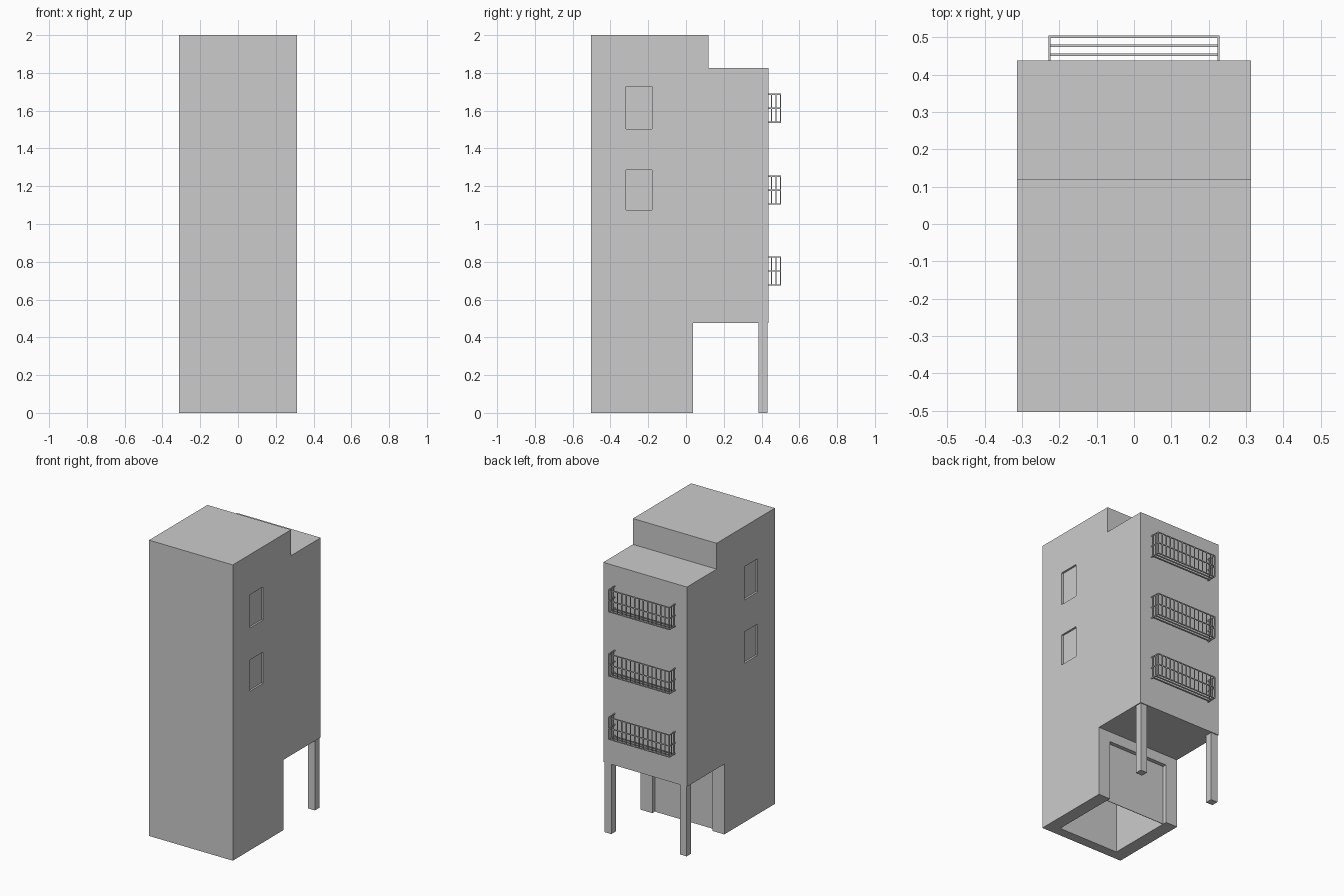
import bpy, bmesh

if "Cube" in bpy.data.objects:
    bpy.data.objects.remove(bpy.data.objects["Cube"])

HX, YF, YB = 0.313, -0.503, 0.437   # half width, front and back wall


def make(name, bm):
    bmesh.ops.recalc_face_normals(bm, faces=bm.faces[:])
    me = bpy.data.meshes.new(name)
    bm.to_mesh(me)
    bm.free()
    ob = bpy.data.objects.new(name, me)
    bpy.context.scene.collection.objects.link(ob)
    return ob


def boxes(name, specs):
    """One object from boxes given as (x0, x1, y0, y1, z0, z1)."""
    bm = bmesh.new()
    for x0, x1, y0, y1, z0, z1 in specs:
        vs = bmesh.ops.create_cube(bm, size=1)["verts"]
        for v in vs:
            v.co = (x1 if v.co.x > 0 else x0,
                    y1 if v.co.y > 0 else y0,
                    z1 if v.co.z > 0 else z0)
    return make(name, bm)


# Building body: side profile extruded across the width
profile = [(YF, 0), (0.038, 0), (0.038, 0.475), (YB, 0.475),
           (YB, 1.825), (0.12, 1.825), (0.12, 2.0), (YF, 2.0)]
bm = bmesh.new()
face = bm.faces.new([bm.verts.new((-HX, y, z)) for y, z in profile])
ext = bmesh.ops.extrude_face_region(bm, geom=[face])["geom"]
bmesh.ops.translate(bm, vec=(2 * HX, 0, 0),
                    verts=[g for g in ext if isinstance(g, bmesh.types.BMVert)])
body = make("building_body", bm)

# Recesses: side windows, wide ground floor door, hollow ground floor
cuts = []
for z0, z1 in ((1.075, 1.287), (1.503, 1.728)):
    for s in (-1, 1):
        xs = sorted((s * (HX - 0.013), s * (HX + 0.05)))
        cuts.append((xs[0], xs[1], -0.318, -0.18, z0, z1))
cuts.append((-0.225, 0.225, 0.011, 0.1, -0.1, 0.407))
cuts.append((-0.225, 0.225, -0.437, 0.007, -0.1, 0.407))
cutter = boxes("recess_cutter", cuts)
cutter.hide_render = True
mod = body.modifiers.new("recesses", "BOOLEAN")
mod.operation = "DIFFERENCE"
mod.solver = "EXACT"
mod.object = cutter
bpy.context.view_layer.objects.active = body
bpy.ops.object.modifier_apply(modifier=mod.name)
bpy.data.objects.remove(cutter)

# Two pillars under the overhang
for name, s in (("left_pillar", -1), ("right_pillar", 1)):
    x0, x1 = sorted((s * 0.257, s * 0.307))
    boxes(name, [(x0, x1, 0.383, 0.431, 0, 0.475)])

# Balcony railings on the back wall
T = 0.003           # half bar thickness
BX, BY = 0.226, 0.501
ROWS = (0.453, 0.477, BY)


def balcony(name, z0, z1):
    bars = []
    zs = (z0 + T, (z0 + z1) / 2, z1 - T)
    for z in zs:
        # front rail and side rails
        bars.append((-BX - T, BX + T, BY - T, BY + T, z - T, z + T))
        for x in (-BX, BX):
            bars.append((x - T, x + T, YB - 0.002, BY, z - T, z + T))
    # floor bars
    for y in ROWS[:-1]:
        bars.append((-BX, BX, y - T, y + T, z0, z0 + 2 * T))
    # front balusters
    n = 14
    for i in range(n + 1):
        x = -BX + 2 * BX * i / n
        bars.append((x - T, x + T, BY - T, BY + T, z0, z1))
    # side balusters
    for x in (-BX, BX):
        for y in ROWS[:-1]:
            bars.append((x - T, x + T, y - T, y + T, z0, z1))
    boxes(name, bars)


balcony("lower_balcony_railing", 0.674, 0.828)
balcony("middle_balcony_railing", 1.102, 1.256)
balcony("upper_balcony_railing", 1.536, 1.690)
